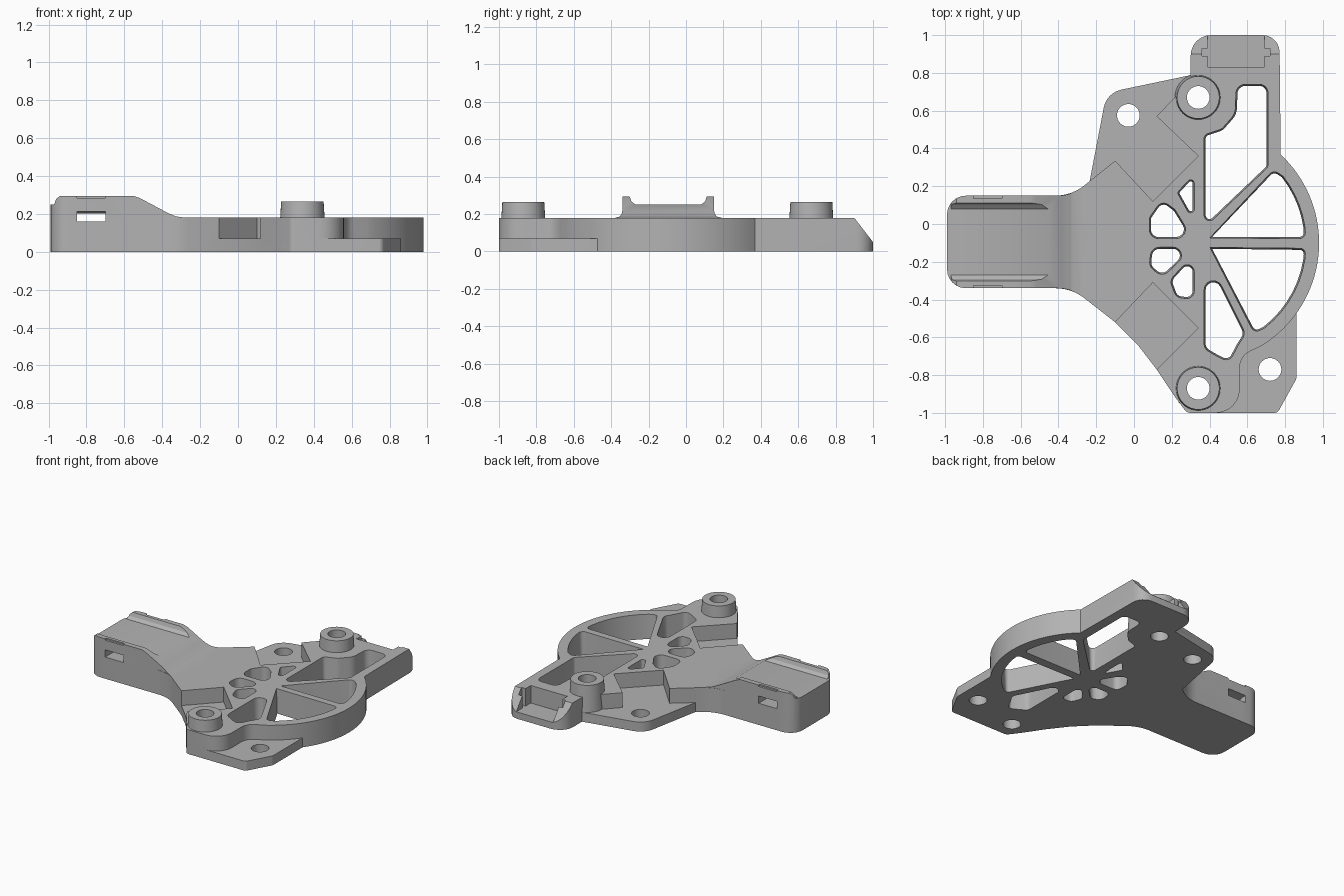
import bpy
import bmesh
from math import cos, sin, tan, radians
from mathutils import Vector

default = bpy.data.objects.get("Cube")
if default:
    bpy.data.objects.remove(default, do_unlink=True)

grey = bpy.data.materials.new("light grey plastic")
grey.use_nodes = True
grey.diffuse_color = (0.45, 0.45, 0.45, 1)
for node in grey.node_tree.nodes:
    if node.type == 'BSDF_PRINCIPLED':
        node.inputs["Base Color"].default_value = grey.diffuse_color

HUB = Vector((0.34, -0.1))
PLATE_TOP, BODY_TOP = 0.07, 0.18


def arc(radius, start, end, count):
    """Points on a circle around the wheel hub."""
    angles = [radians(start + (end - start) * i / (count - 1)) for i in range(count)]
    return [(HUB.x + radius * cos(a), HUB.y + radius * sin(a)) for a in angles]


def rounded(points, default_radius=0.0, steps=7):
    """Round polygon corners; a third value in a point is its own radius."""
    result = []
    for i, p in enumerate(points):
        corner = Vector(p[:2])
        before = Vector(points[i - 1][:2]) - corner
        after = Vector(points[(i + 1) % len(points)][:2]) - corner
        radius = p[2] if len(p) > 2 else default_radius
        angle = before.angle(after)
        if radius == 0 or angle > 3.0:
            result.append(corner)
            continue
        reach = min(radius / tan(angle / 2), 0.45 * before.length, 0.45 * after.length)
        start = corner + before.normalized() * reach
        end = corner + after.normalized() * reach
        bisector = (before.normalized() + after.normalized()).normalized()
        centre = corner + bisector * (reach / cos(angle / 2))
        r = (start - centre).length
        for k in range(steps):
            ray = (start - centre).slerp(end - centre, k / (steps - 1))
            result.append(centre + ray.normalized() * r)
    return result


def outset(points, amount):
    """Grow a polygon outwards along its corner normals."""
    n = len(points)
    area = sum(points[i - 1].cross(points[i]) for i in range(n))
    side = 1 if area > 0 else -1
    grown = []
    for i, p in enumerate(points):
        a = (p - points[i - 1]).normalized()
        b = (points[(i + 1) % n] - p).normalized()
        normal = Vector((a.y + b.y, -a.x - b.x)).normalized() * side
        stretch = max(0.6, abs(normal.dot(Vector((a.y, -a.x)))))
        grown.append(p + normal * amount / stretch)
    return grown


def make_object(name, bm):
    bmesh.ops.recalc_face_normals(bm, faces=bm.faces)
    mesh = bpy.data.meshes.new(name)
    bm.to_mesh(mesh)
    bm.free()
    mesh.materials.append(grey)
    obj = bpy.data.objects.new(name, mesh)
    bpy.context.collection.objects.link(obj)
    return obj


def prism(name, points, low, high, axis='Z', flare=0.0):
    """Extrude a profile along an axis, optionally flaring the far end."""
    place = {'Z': lambda p, t: (p[0], p[1], t),
             'Y': lambda p, t: (p[0], t, p[1]),
             'X': lambda p, t: (t, p[0], p[1])}[axis]
    points = [Vector(p[:2]) for p in points]
    far = outset(points, flare) if flare else points
    bm = bmesh.new()
    bottom = [bm.verts.new(place(p, low)) for p in points]
    top = [bm.verts.new(place(p, high)) for p in far]
    bm.faces.new(bottom)
    bm.faces.new(top)
    for i in range(len(points)):
        bm.faces.new((bottom[i - 1], bottom[i], top[i], top[i - 1]))
    return make_object(name, bm)


def box(name, x0, x1, y0, y1, z0, z1):
    return prism(name, [(x0, y0), (x1, y0), (x1, y1), (x0, y1)], z0, z1)


def cone(name, centre, r_low, r_high, low, high):
    bm = bmesh.new()
    bmesh.ops.create_cone(bm, cap_ends=True, segments=40, radius1=r_low,
                          radius2=r_high, depth=high - low)
    bmesh.ops.translate(bm, verts=bm.verts, vec=(*centre, (low + high) / 2))
    return make_object(name, bm)


def combine(target, tool, operation):
    """Apply a boolean and discard the tool."""
    tool.hide_render = True
    mod = target.modifiers.new(operation, 'BOOLEAN')
    mod.operation, mod.solver, mod.object = operation, 'EXACT', tool
    bpy.context.view_layer.objects.active = target
    bpy.ops.object.modifier_apply(modifier=mod.name)
    bpy.data.objects.remove(tool, do_unlink=True)


# Main body: arm root, notched shoulders, clip tower and wheel rim
body_outline = rounded(
    [(-0.6, 0.15), (-0.33, 0.15, 0.25), (-0.1, 0.335), (0.1, 0.12), (0.34, 0.36),
     (0.12, 0.57), (0.3, 0.76), (0.3, 1, 0.12), (0.77, 1, 0.09)]
    + arc(0.64, 47, -58, 36)
    + [(0.56, -0.7, 0.12), (0.56, -1, 0.16), (0.28, -1, 0.04), (0.22, -0.92),
       (0.12, -0.77), (0.34, -0.55), (0.1, -0.31), (-0.1, -0.52),
       (-0.33, -0.34, 0.25), (-0.6, -0.34)])
bracket = prism("bracket", body_outline, 0, BODY_TOP)

# Thin mounting plate under the shoulders
plate_outline = rounded(
    [(-0.3, -0.1), (-0.24, 0.2), (-0.145, 0.695, 0.12), (0.31, 0.79), (0.4, 0.7),
     (0.45, -0.2), (0.8, -0.3), (0.86, -0.46), (0.86, -0.82, 0.04), (0.76, -1, 0.03),
     (0.28, -1, 0.04), (0.22, -0.92), (0.12, -0.77), (0.02, -0.64), (-0.1, -0.52)])
combine(bracket, prism("plate", plate_outline, 0, PLATE_TOP), 'UNION')

# Raised arm: side profile trimmed to a rounded footprint
arm_profile = [(-1.1, 0), (-1.1, 0.25), (-0.97, 0.25), (-0.96, 0.28), (-0.94, 0.295),
               (-0.55, 0.295), (-0.52, 0.285), (-0.37, 0.205), (-0.33, 0.188),
               (-0.28, BODY_TOP), (-0.2, BODY_TOP), (-0.2, 0)]
arm_foot = rounded(
    [(-0.99, 0.15, 0.1), (-0.33, 0.15, 0.25), (-0.2, 0.2546), (-0.2, -0.442),
     (-0.33, -0.34, 0.25), (-0.99, -0.34, 0.1)])
arm = prism("arm", arm_foot, 0, 0.4)
combine(arm, prism("arm_side", arm_profile, -0.8, 0.6, 'Y'), 'INTERSECT')

# Channel between the arm lips, strap slot and lip reliefs
channel = [(-0.31, 0.32), (-0.3, 0.29), (-0.292, 0.268), (-0.27, 0.25),
           (0.08, 0.25), (0.102, 0.268), (0.11, 0.29), (0.12, 0.32)]
combine(arm, prism("channel", channel, -1.1, -0.42, 'X'), 'DIFFERENCE')
slot = [(-0.4, 0.16), (0.2, 0.16), (0.2, 0.215), (0.12, 0.213), (0.08, 0.203),
        (-0.27, 0.203), (-0.31, 0.213), (-0.4, 0.215)]
for y in (-0.36, 0.135):
    combine(arm, box("relief", -0.85, -0.7, y, y + 0.035, 0.285, 0.4), 'DIFFERENCE')
combine(bracket, arm, 'UNION')
combine(bracket, prism("slot", slot, -0.85, -0.7, 'X'), 'DIFFERENCE')

# Clip tower: sloped back, open pocket and side grooves
slope = [(0.9, BODY_TOP), (0.9, 0.3), (1.1, 0.3), (1.1, -0.08)]
combine(bracket, prism("slope", slope, 0.2, 0.9, 'X'), 'DIFFERENCE')
combine(bracket, box("pocket", 0.39, 0.69, 0.83, 1.1, 0.05, 0.4), 'DIFFERENCE')
combine(bracket, box("groove", 0.36, 0.72, 0.89, 0.93, 0.05, 0.4), 'DIFFERENCE')

# Wheel windows with drafted walls
windows = [
    ([(0.38, 0), (0.7, 0.305), (0.7, 0.73, 0.035), (0.55, 0.73, 0.04),
      (0.545, 0.58, 0.1), (0.47, 0.495, 0.06), (0.38, 0.465)], 0.02),
    ([(0.415, -0.068), (0.74, 0.275, 0.04)] + arc(0.562, 38, 9, 6)
     + [(0.9, -0.068, 0.03)], 0),
    ([(0.415, -0.132), (0.9, -0.138, 0.03)] + arc(0.562, -9, -52, 8)
     + [(0.64, -0.565, 0.04)], 0),
    ([(0.38, -0.18), (0.58, -0.58), (0.545, -0.635), (0.5, -0.72), (0.44, -0.69),
      (0.38, -0.655)], 0.04),
    ([(0.31, 0.24), (0.24, 0.165), (0.31, 0.04)], 0.01),
    ([(0.295, -0.068), (0.09, -0.068), (0.09, 0.03), (0.15, 0.115), (0.21, 0.07)], 0.04),
    ([(0.295, -0.132), (0.1, -0.132), (0.09, -0.22), (0.15, -0.27)], 0.04),
    ([(0.31, -0.18), (0.2, -0.3), (0.23, -0.38), (0.31, -0.39)], 0.035),
]
for points, radius in windows:
    cutter = prism("window", rounded(points, radius), -0.02, 0.2, flare=0.01)
    combine(bracket, cutter, 'DIFFERENCE')

# Tapered bosses, then the four screw holes
bosses = [(0.34, 0.67), (0.34, -0.87)]
for centre in bosses:
    combine(bracket, cone("boss", centre, 0.127, 0.112, 0.02, 0.265), 'UNION')
for centre in bosses + [(-0.03, 0.575), (0.72, -0.77)]:
    combine(bracket, cone("hole", centre, 0.06, 0.06, -0.1, 0.4), 'DIFFERENCE')

bpy.ops.object.select_all(action='DESELECT')
bracket.select_set(True)
bpy.context.view_layer.objects.active = bracket
bpy.ops.object.shade_smooth_by_angle(angle=radians(30))
